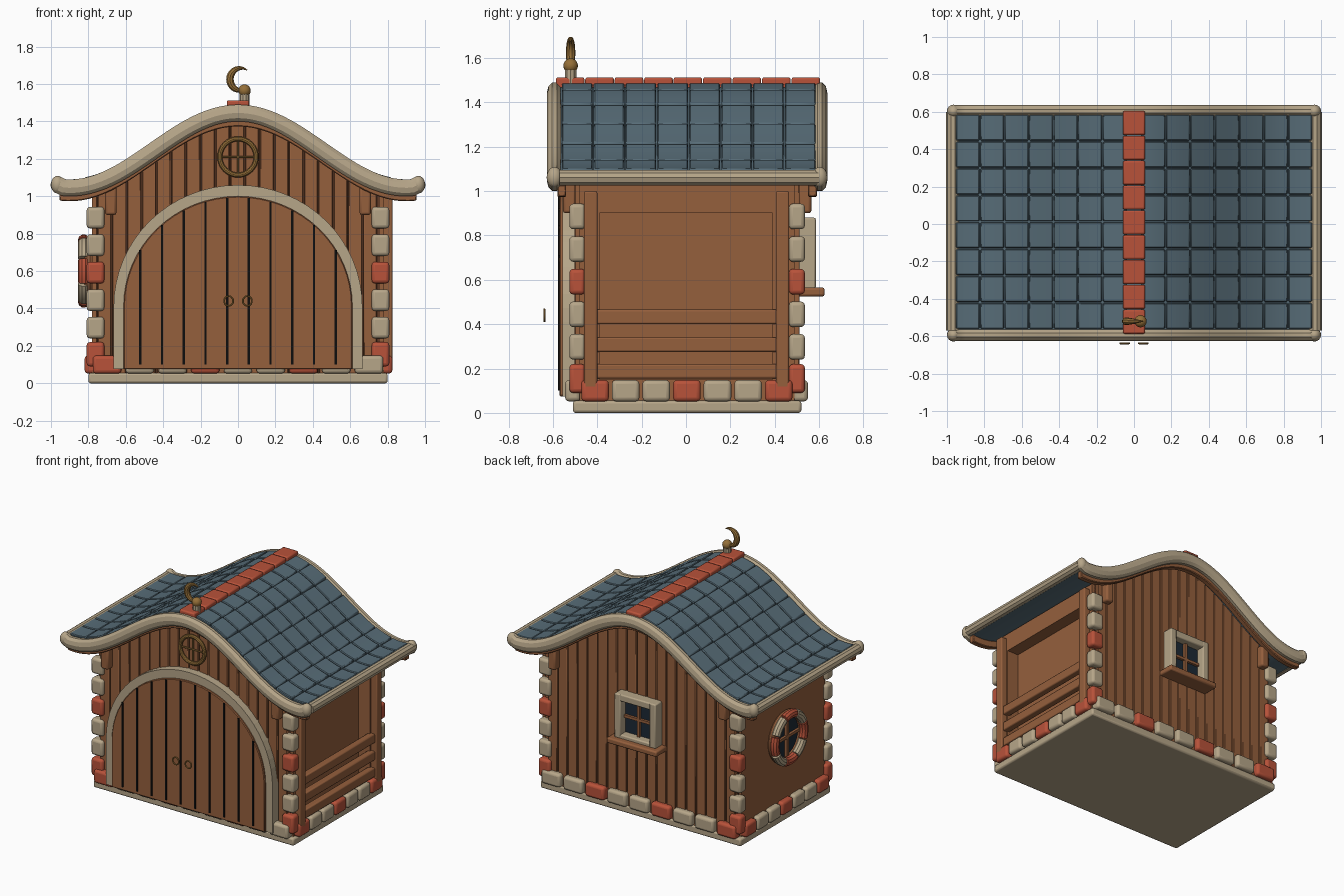
import bpy, bmesh, math
from math import sin, cos, pi, sqrt

if "Cube" in bpy.data.objects:
    bpy.data.objects.remove(bpy.data.objects["Cube"])


def material(name, col):
    m = bpy.data.materials.new(name)
    m.diffuse_color = (*col, 1)
    m.use_nodes = True
    m.node_tree.nodes["Principled BSDF"].inputs["Base Color"].default_value = m.diffuse_color
    return m


WOOD = material("brown wood", (0.30, 0.115, 0.046))
DARK = material("dark wood", (0.12, 0.045, 0.02))
CREAM = material("cream stone", (0.47, 0.38, 0.25))
RED = material("red brick", (0.48, 0.085, 0.042))
BLUE = material("slate blue", (0.095, 0.15, 0.185))
BRASS = material("brass", (0.30, 0.16, 0.04))
BLACK = material("black gap", (0.004, 0.004, 0.004))
GLASS = material("dark glass", (0.012, 0.022, 0.035))


def finish(name, me, mat, bevel=0.0, segs=2):
    ob = bpy.data.objects.new(name, me)
    bpy.context.collection.objects.link(ob)
    if not me.materials:
        me.materials.append(mat)
    if bevel:
        b = ob.modifiers.new("bevel", "BEVEL")
        b.width, b.segments, b.limit_method = bevel, segs, "ANGLE"
        b.angle_limit = math.radians(40)
    bpy.ops.object.select_all(action="DESELECT")
    ob.select_set(True)
    bpy.context.view_layer.objects.active = ob
    bpy.ops.object.shade_smooth_by_angle()
    return ob


def prisms(name, shapes, mat, bevel=0.0, segs=2):
    """Each shape is (outline, y0, y1): an xz outline extruded along y."""
    bm = bmesh.new()
    for pts, y0, y1 in shapes:
        a = [bm.verts.new((x, y0, z)) for x, z in pts]
        b = [bm.verts.new((x, y1, z)) for x, z in pts]
        bm.faces.new(a)
        bm.faces.new(b[::-1])
        for i in range(len(a)):
            j = (i + 1) % len(a)
            bm.faces.new((a[j], a[i], b[i], b[j]))
    bmesh.ops.recalc_face_normals(bm, faces=bm.faces)
    me = bpy.data.meshes.new(name)
    bm.to_mesh(me)
    bm.free()
    return finish(name, me, mat, bevel, segs)


def boxes(name, dims, mat, bevel=0.0, segs=2):
    """Each box is (x0, x1, y0, y1, z0, z1)."""
    return prisms(name, [([(a, e), (b, e), (b, f), (a, f)], c, d)
                         for a, b, c, d, e, f in dims], mat, bevel, segs)


def tube(name, pts, r, mat, closed=False, radii=None, y=0.0, sy=1.0):
    cu = bpy.data.curves.new(name, "CURVE")
    cu.dimensions, cu.bevel_depth, cu.bevel_resolution = "3D", r, 3
    cu.use_fill_caps = True
    sp = cu.splines.new("POLY")
    sp.points.add(len(pts) - 1)
    for i, p in enumerate(pts):
        sp.points[i].co = (*p, 1)
        sp.points[i].radius = radii[i] if radii else 1
    sp.use_cyclic_u = closed
    tmp = bpy.data.objects.new("tmp", cu)
    bpy.context.collection.objects.link(tmp)
    dg = bpy.context.evaluated_depsgraph_get()
    me = bpy.data.meshes.new_from_object(tmp.evaluated_get(dg))
    bpy.data.objects.remove(tmp)
    me.materials.clear()
    ob = finish(name, me, mat)
    ob.location.y, ob.scale.y = y, sy
    return ob


def ball(name, loc, r, mat, scale=(1, 1, 1)):
    bm = bmesh.new()
    bmesh.ops.create_uvsphere(bm, u_segments=16, v_segments=10, radius=r)
    me = bpy.data.meshes.new(name)
    bm.to_mesh(me)
    bm.free()
    ob = finish(name, me, mat)
    ob.location, ob.scale = loc, scale


def roof(x):
    return 1.245 + 0.2 * cos(pi * x / 0.9)


def span(a, b, n):
    return [a + (b - a) * i / n for i in range(n + 1)]


def band(x0, x1, lo, hi, n):
    """Strip that follows the roof curve between two offsets."""
    xs = span(x0, x1, n)
    return [(x, roof(x) + lo) for x in xs] + [(x, roof(x) + hi) for x in xs[::-1]]


# Base slab and main body
boxes("base_slab", [(-0.80, 0.80, -0.51, 0.52, 0, 0.055)], CREAM, 0.012)
prisms("house_body", [([(-0.78, 0.05), (0.69, 0.05)] +
                       [(x, roof(x) - 0.03) for x in span(0.69, -0.78, 30)], -0.47, 0.48)], WOOD)

# Vertical wall planks on both gables, over a dark backing
planks, n = [], 19
for i in range(n):
    a = -0.75 + 1.5 * i / n
    b = a + 1.5 / n - 0.007
    m = (a + b) / 2
    pts = [(a, 0.05), (b, 0.05), (b, roof(b) - 0.02), (m, roof(m) - 0.02), (a, roof(a) - 0.02)]
    planks += [(pts, -0.502, -0.474), (pts, 0.484, 0.512)]
prisms("gable_planks", planks, WOOD, 0.004, 1)
gap = [(-0.76, 0.05), (0.76, 0.05)] + [(x, roof(x) - 0.03) for x in span(0.76, -0.76, 30)]
prisms("plank_gaps", [(gap, -0.48, -0.46), (gap, 0.47, 0.49)], DARK)

# Open right side: frame, posts and rails
boxes("side_frame", [(0.66, 0.78, -0.48, -0.39, 0.05, 1.03), (0.66, 0.78, 0.39, 0.49, 0.05, 1.03),
                     (0.66, 0.78, -0.4, 0.4, 0.90, 1.03), (0.66, 0.78, -0.4, 0.4, 0.05, 0.15)], WOOD)
boxes("side_posts", [(0.75, 0.825, s - 0.03, s + 0.03, 0.11, 1.0) for s in (-0.43, 0.435)], WOOD, 0.008)
boxes("side_rails", [(0.76, 0.81, -0.42, 0.42, z, z + 0.065) for z in (0.155, 0.275, 0.40)], WOOD, 0.008)

# Corner stones and foundation stones
stones = {0: [], 1: []}
for sx in (-1, 1):
    for y in (-0.49, 0.50):
        for i in range(6):
            z, h = 0.24 + 0.147 * (i - 1), 0.115
            if i == 0:
                z, h = 0.09, 0.13
            x = sx * 0.762
            stones[i % 3 == 0].append((x - 0.047, x + 0.047, y - 0.036, y + 0.036, z, z + h))
for i in range(9):
    x = -0.70 + 0.175 * i
    for y in (-0.51, 0.515):
        stones[i % 3 == 0].append((x - 0.076, x + 0.076, y - 0.035, y + 0.035, 0.052, 0.148))
for i in range(7):
    y = -0.41 + 0.138 * i
    for x in (-0.785, 0.79):
        stones[i % 3 == 0].append((x - 0.035, x + 0.035, y - 0.062, y + 0.062, 0.052, 0.148))
boxes("cream_stones", stones[0], CREAM, 0.018, 3)
boxes("red_stones", stones[1], RED, 0.018, 3)


# Arched double door
def arch(w, top, z0, n=32):
    return [(w * cos(pi * i / n), 0.41 + (top - 0.41) * sin(pi * i / n)) for i in range(n + 1)]


prisms("door_leaves", [([(-0.612, 0.075), (0.612, 0.075)] + arch(0.612, 1.0, 0.41), -0.57, -0.5)], WOOD, 0.005, 1)
outer = [(0.665, 0.075)] + arch(0.665, 1.06, 0.41) + [(-0.665, 0.075)]
inner = [(0.605, 0.075)] + arch(0.605, 0.995, 0.41) + [(-0.605, 0.075)]
prisms("door_arch", [([outer[i], outer[i + 1], inner[i + 1], inner[i]], -0.556, -0.49)
                     for i in range(len(outer) - 1)], CREAM)
gaps = []
for i in range(10):
    x = -0.5225 + 0.1161 * i
    gaps.append((x - 0.006, x + 0.006, -0.577, -0.569, 0.10, 0.41 + 0.59 * sqrt(1 - (x / 0.612) ** 2) - 0.006))
boxes("door_gaps", gaps, BLACK)
for s in (-1, 1):
    tube("door_ring", [(s * 0.05 + 0.024 * cos(a), -0.638, 0.44 + 0.026 * sin(a))
                       for a in span(0, 2 * pi, 20)[:-1]], 0.005, BRASS, True)

# Round brass gable ornament
tube("gable_ring", [(0.097 * cos(a), -0.52, 1.21 + 0.097 * sin(a))
                    for a in span(0, 2 * pi, 32)[:-1]], 0.014, BRASS, True)
tube("gable_bar_h", [(-0.09, -0.515, 1.21), (0.09, -0.515, 1.21)], 0.006, BRASS)
tube("gable_bar_v", [(0, -0.515, 1.12), (0, -0.515, 1.30)], 0.006, BRASS)

# Square back window with sill
boxes("back_window_frame", [(-0.165, -0.115, 0.5, 0.585, 0.56, 0.88), (0.115, 0.165, 0.5, 0.585, 0.56, 0.88),
                            (-0.165, 0.165, 0.5, 0.583, 0.83, 0.88), (-0.165, 0.165, 0.5, 0.583, 0.55, 0.59)],
      CREAM, 0.008)
boxes("back_window_glass", [(-0.12, 0.12, 0.5, 0.525, 0.57, 0.85)], GLASS)
boxes("back_window_bars", [(-0.01, 0.01, 0.52, 0.545, 0.57, 0.85), (-0.12, 0.12, 0.52, 0.543, 0.70, 0.72)], WOOD)
boxes("back_window_sill", [(-0.20, 0.20, 0.5, 0.625, 0.525, 0.565)], WOOD, 0.01)

# Round left window with alternating stone ring
for i in range(8):
    a0 = pi / 4 * (i - 0.5) + 0.03
    tube("ring_stone", [(-0.825, 0.165 * cos(a), 0.60 + 0.165 * sin(a)) for a in span(a0, a0 + pi / 4 - 0.06, 6)],
         0.031, RED if i % 2 == 0 else CREAM)
tube("ring_mortar", [(-0.80, 0.165 * cos(a), 0.60 + 0.165 * sin(a))
                     for a in span(0, 2 * pi, 32)[:-1]], 0.024, WOOD, True)
tube("round_window_glass", [(-0.77, 0, 0.60), (-0.795, 0, 0.60)], 0.15, GLASS)
boxes("round_window_bars", [(-0.815, -0.79, -0.01, 0.01, 0.46, 0.74), (-0.813, -0.79, -0.14, 0.14, 0.59, 0.61)], WOOD)

# Roof deck and curved tiles
prisms("roof_deck", [(band(-0.96, 0.96, -0.02, 0.026, 48), -0.575, 0.585)], BLUE)
tiles = []
for s in (-1, 1):
    for c in range(7):
        a = 0.04 + 0.131 * c
        lift = 0.003 * (c % 2)
        for r in range(8):
            y = -0.56 + 0.1437 * r
            tiles.append((band(s * a, s * (a + 0.126), 0.015, 0.045 + lift, 4), y, y + 0.138))
prisms("roof_tiles", tiles, BLUE, 0.005, 1)

# Rounded verge and eave trims, with wood strips beneath
for y in (-0.593, 0.603):
    tube("verge_trim", [(x, 0, roof(x) + (0.012 if abs(x) > 0.94 else 0)) for x in span(-0.965, 0.965, 60)],
         0.047, CREAM, y=y, sy=0.72)
    for s in (-1, 1):
        ball("verge_end", (s * 0.965, y, 1.062), 0.047, CREAM, (0.75, 0.75, 1))
prisms("verge_strip", [(band(-0.955, 0.955, -0.072, -0.02, 48), y - 0.02, y + 0.02)
                       for y in (-0.56, 0.57)], WOOD, 0.005, 1)
for s in (-1, 1):
    tube("eave_trim", [(s * 0.968, -0.57, 1.06), (s * 0.968, 0.60, 1.06)], 0.036, CREAM)
boxes("eave_brackets", [(s * 0.68 - 0.03, s * 0.68 + 0.03, y - 0.03, y + 0.03, 0.90, 1.06)
                        for s in (-1, 1) for y in (-0.525, 0.535)], WOOD, 0.012)

# Ridge bricks
boxes("ridge_bricks", [(-0.06, 0.06, -0.587 + 0.1328 * i, -0.587 + 0.1328 * i + 0.129, 1.46, 1.513)
                       for i in range(9)], RED, 0.01)

# Crescent finial
tube("finial_post", [(0.035, -0.52, 1.48), (0.035, -0.52, 1.55)], 0.027, CREAM)
ball("finial_ball", (0.035, -0.52, 1.565), 0.033, BRASS)
arc = span(math.radians(55), math.radians(310), 28)
tube("finial_crescent", [(0.02 + 0.058 * cos(a) - 0.005, -0.52, 1.625 + 0.06 * sin(a)) for a in arc], 0.021, BRASS,
     radii=[0.12 + 0.88 * sin(pi * i / 28) for i in range(29)])
